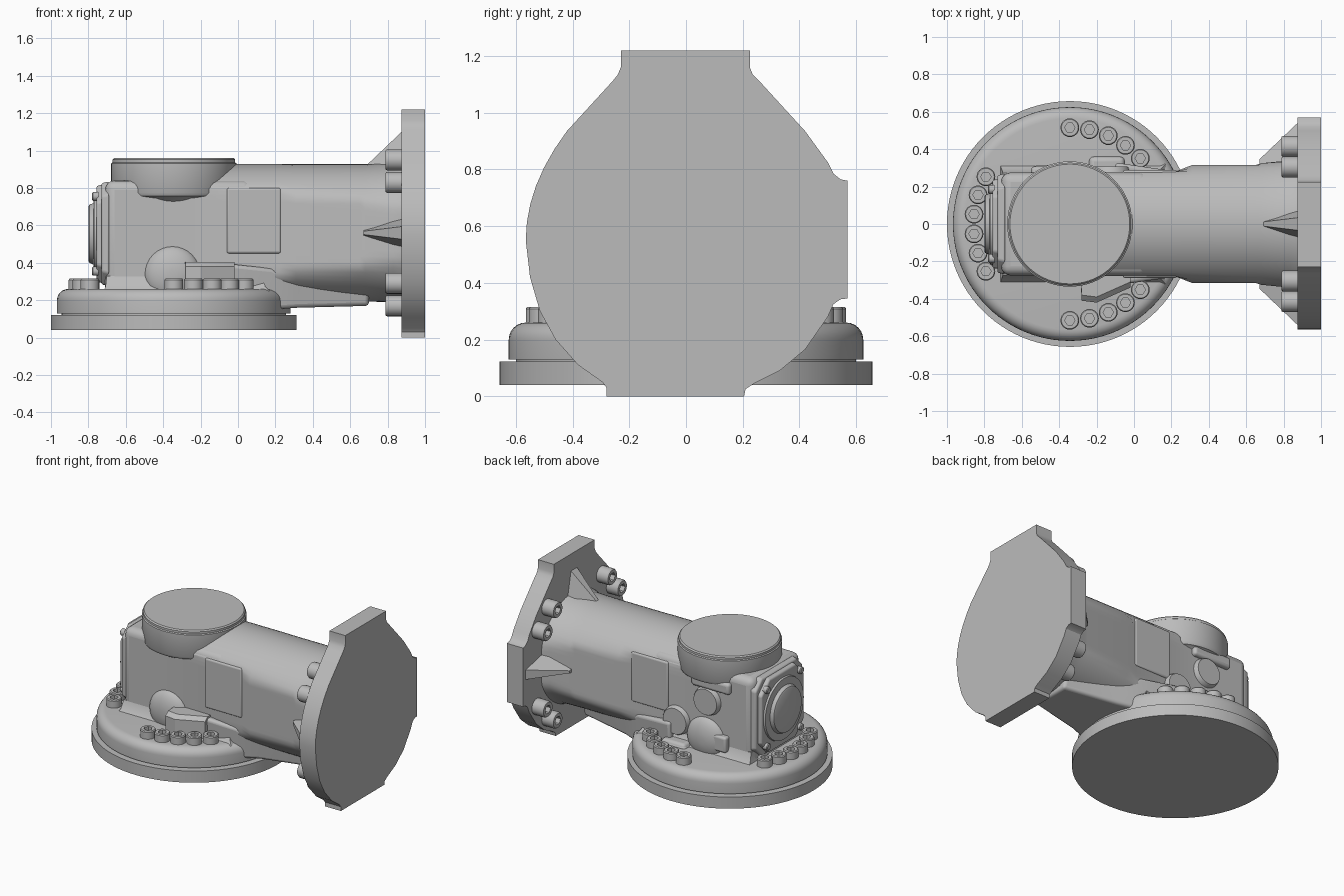
import bpy, bmesh, math
from math import pi, sin, cos, radians
from mathutils import Vector

cube = bpy.data.objects.get("Cube")
if cube:
    bpy.data.objects.remove(cube, do_unlink=True)

grey = bpy.data.materials.new("cast_grey")
grey.use_nodes = True
grey.diffuse_color = (0.5, 0.5, 0.5, 1)
grey.node_tree.nodes["Principled BSDF"].inputs["Base Color"].default_value = (0.5, 0.5, 0.5, 1)

CX = -0.343   # axis of the round base and the top cap
CZ = 0.56     # height of the barrel axis


def finish(ob, angle=30):
    bpy.ops.object.select_all(action='DESELECT')
    ob.select_set(True)
    bpy.context.view_layer.objects.active = ob
    bpy.ops.object.shade_smooth_by_angle(angle=radians(angle))
    return ob


def skin(name, rings, bevel=0):
    """Bridge equal-length point rings and cap both ends."""
    bm = bmesh.new()
    loops = [[bm.verts.new(p) for p in ring] for ring in rings]
    n = len(loops[0])
    for a, b in zip(loops, loops[1:]):
        for i in range(n):
            j = (i + 1) % n
            bm.faces.new((a[i], a[j], b[j], b[i]))
    bm.faces.new(loops[0][::-1])
    bm.faces.new(loops[-1])
    bmesh.ops.recalc_face_normals(bm, faces=bm.faces)
    me = bpy.data.meshes.new(name)
    bm.to_mesh(me)
    bm.free()
    me.materials.append(grey)
    ob = bpy.data.objects.new(name, me)
    bpy.context.collection.objects.link(ob)
    if bevel:
        m = ob.modifiers.new("rounded_edges", 'BEVEL')
        m.width, m.segments, m.limit_method = bevel, 4, 'ANGLE'
    return finish(ob)


def lathe(name, profile, loc, axis=(0, 0, 1), n=48):
    """Turn (radius, height) pairs around an axis."""
    rings = [[(r * cos(2*pi*i/n), r * sin(2*pi*i/n), h) for i in range(n)] for r, h in profile]
    ob = skin(name, rings)
    ob.location = loc
    ob.rotation_euler = Vector(axis).to_track_quat('Z', 'Y').to_euler()
    return ob


def box(name, x, y, z, bevel=0):
    ring = lambda h: [(x[0], y[0], h), (x[1], y[0], h), (x[1], y[1], h), (x[0], y[1], h)]
    return skin(name, [ring(z[0]), ring(z[1])], bevel)


# Round base: mounting disc, groove and domed-edge ring
lathe("base_disc", [(.657, .04), (.657, .122)], (CX, 0, 0), n=96)
lathe("base_groove", [(.60, .11), (.60, .14)], (CX, 0, 0), n=96)
lathe("base_ring", [(.625, .13), (.625, .20)] +
      [(.565 + .06 * cos(a * pi / 12), .20 + .06 * sin(a * pi / 12)) for a in range(1, 7)],
      (CX, 0, 0), n=96)


# Horizontal barrel: circle with flattened sides, widening toward the flange
def barrel_ring(x, r, w):
    return [(x, max(-w, min(w, r * cos(2*pi*i/72))), CZ + r * sin(2*pi*i/72)) for i in range(72)]

skin("barrel", [barrel_ring(*s) for s in (
    (-.40, .368, .275), (.22, .368, .28), (.31, .367, .315), (.65, .367, .315),
    (.68, .367, .325), (.83, .37, .34), (.89, .39, .37))])

# Gearbox body and its skirt on the base
box("gearbox_body", (-.71, .08), (-.275, .275), (.2, .84), .05)


def skirt_ring(h, e):
    return [(x, y, h) for x, y in ((-.70 - e/3, -.27 - e), (.12 + e, -.27 - e),
                                   (.12 + e, .27 + e), (-.70 - e/3, .27 + e))]

skin("body_skirt", [skirt_ring(.25, .05), skirt_ring(.275, .025), skirt_ring(.33, .004)])

# Tapered web joining base and barrel
skin("base_web", [[(x, -w, b), (x, w, b), (x, w + .02, t), (x, -w - .02, t)] for x, w, b, t in (
    (-.1, .31, .15, .40), (.18, .27, .15, .37), (.32, .22, .16, .30), (.70, .14, .17, .27))], .02)

# Top cap
lathe("top_cap", [(.25, .70), (.29, .745), (.325, .757), (.335, .775), (.335, .932), (.328, .937),
                  (.328, .952), (.32, .96)], (CX, 0, 0), n=80)

# Side panels and round shoulders, both sides
for side, s in (("right", -1), ("left", 1)):
    box("side_panel_" + side, (-.06, .23), sorted((s * .2, s * .288)), (.45, .80), .012)
    lathe("shoulder_" + side, [(.15 * cos(a * pi / 20), .07 * sin(a * pi / 20)) for a in range(10)],
          (-.35, s * .262, .34), (0, s, 0), 32)

# Front foot boss
skin("front_boss", [[(-.29, -.2, h), (-.28, -.41 + d, h), (-.20, -.42 + d, h),
                     (-.02, -.34 + d, h), (-.02, -.2, h)]
                    for h, d in ((.24, 0), (.38, 0), (.405, .03))])

# Back plugs and small square pad
for i, (x, z) in enumerate(((-.365, .61), (-.125, .41))):
    lathe("back_plug_%d" % i, [(.115, 0), (.095, .08), (.09, .088)], (x, .22, z), (0, 1, 0), 40)
box("back_pad", (-.53, -.42), (.2, .315), (.29, .40), .015)
box("back_rail", (-.55, -.25), (.2, .308), (.70, .78), .02)
box("back_foot", (-.24, -.05), (.2, .36), (.24, .29), .025)


# End cover on the left end: chamfered plate, round cap and corner screws
def plate_ring(x, h, v, c):
    pts = [(h, v - c), (h - c, v), (c - h, v), (-h, v - c), (-h, c - v), (c - h, -v), (h - c, -v), (h, c - v)]
    return [(x, y, .555 + z) for y, z in pts]

skin("end_seat", [plate_ring(-.69, .27, .28, .07), plate_ring(-.73, .26, .27, .07)], .01)
skin("end_plate", [plate_ring(-.72, .24, .265, .09), plate_ring(-.757, .235, .255, .09)], .01)
lathe("end_cap", [(.22, 0), (.215, .02), (.165, .022), (.155, .045), (.145, .05)],
      (-.75, 0, .555), (-1, 0, 0))
for y in (-.185, .185):
    for z in (.355, .755):
        lathe("end_screw", [(.024, 0), (.024, .03), (.018, .035)], (-.745, y, z), (-1, 0, 0), 16)

# Large flange plate
outline = [(-.23, 1.22), (-.23, 1.16), (-.24, 1.135), (-.26, 1.11), (-.42, .935)]
outline += [(-.565 + .145 * (t / 6) ** 2, .55 + .385 * t / 6) for t in range(5, -1, -1)]
outline += [(-.55, .42), (-.515, .30), (-.46, .20), (-.38, .11), (-.295, .05), (-.28, .03), (-.28, 0),
            (.205, 0), (.21, .025), (.24, .045), (.33, .09), (.42, .165), (.50, .28), (.52, .325),
            (.545, .342), (.57, .345), (.57, .76), (.545, .765), (.52, .785), (.50, .825), (.42, .935),
            (.26, 1.11), (.235, 1.135), (.225, 1.16), (.225, 1.22)]
skin("flange", [[(x, y, z) for y, z in outline] for x in (.875, 1.0)])


# Tapered gussets between barrel and flange: top, front and back
def gusset_ring(x, top, w, turn):
    pts = [(-w, .25), (w, .25), (w * .35, top), (-w * .35, top)]
    return [(x, u * cos(turn) - r * sin(turn), CZ + u * sin(turn) + r * cos(turn)) for u, r in pts]

for name, turn in (("top", 0), ("front", pi / 2), ("back", -pi / 2)):
    skin("gusset_" + name, [gusset_ring(.67, .345, .025, turn), gusset_ring(.885, .55, .10, turn)])


# Socket-head bolts
def bolt(name, loc, axis, r, h):
    def ring(rad, z, hexa=False):
        pts = []
        for i in range(24):
            a = 2 * pi * i / 24
            k = cos(pi / 6) / cos(a % (pi / 3) - pi / 6) if hexa else 1
            pts.append((rad * k * cos(a), rad * k * sin(a), z))
        return pts
    ob = skin(name, [ring(r, 0), ring(r, h * .9), ring(r * .9, h),
                     ring(r * .55, h, True), ring(r * .55, h * .5, True)])
    ob.location = loc
    ob.rotation_euler = Vector(axis).to_track_quat('Z', 'Y').to_euler()

step = 11.75
angles = [180 + step * (i - 2.5) for i in range(6)]
for i in range(5):
    angles += [90 - step * i, step * i - 90]
for a in map(radians, angles):
    bolt("base_bolt", (CX + .515 * cos(a), .515 * sin(a), .25), (0, 0, 1), .05, .065)

for a in (33, 52):
    for sy in (-1, 1):
        for sz in (-1, 1):
            y, z = .495 * cos(radians(a)) * sy, .495 * sin(radians(a)) * sz
            bolt("flange_bolt", (.88, y, CZ + z), (-1, 0, 0), .056, .092)
